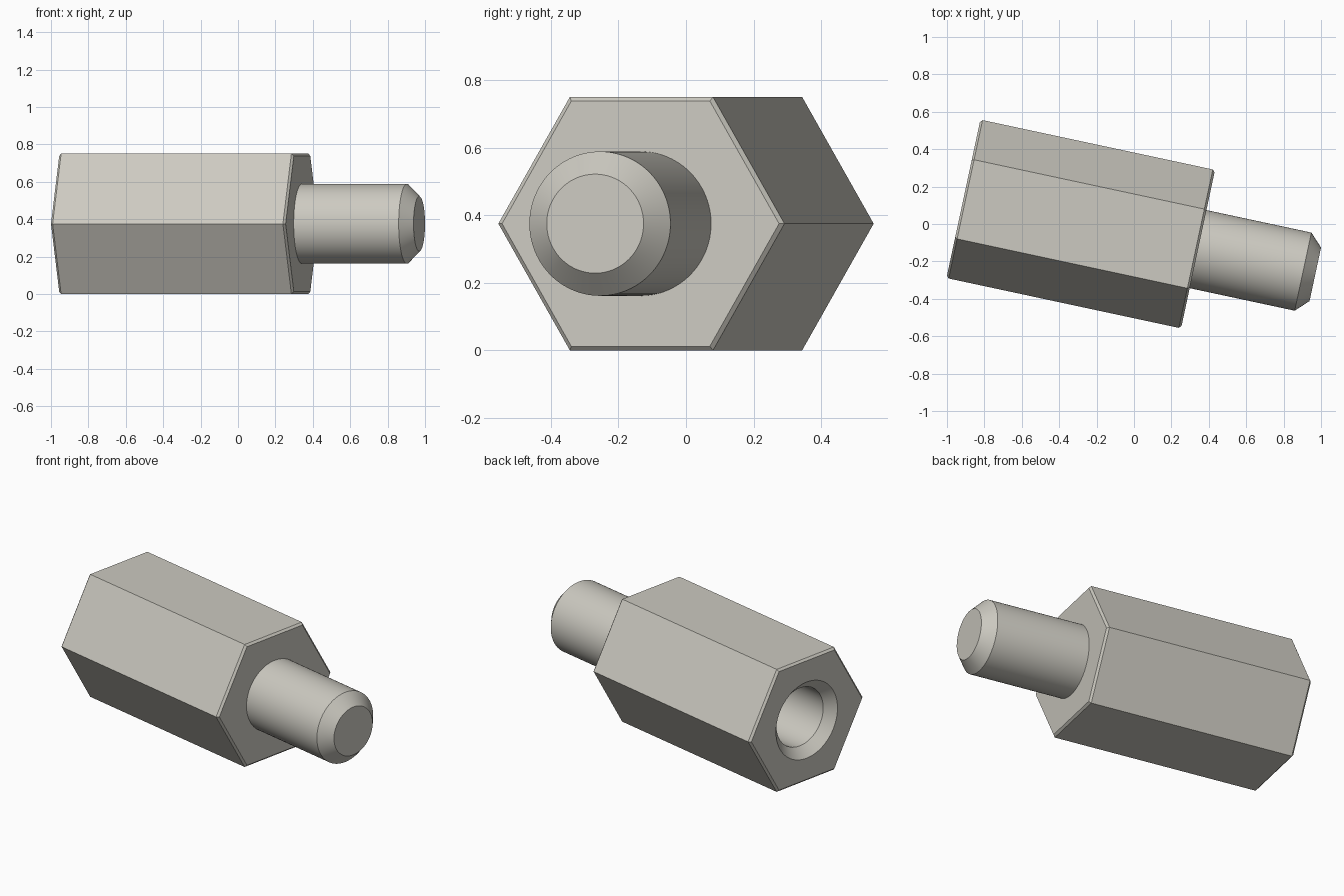
import bpy, bmesh
from math import cos, sin, pi, radians

old = bpy.data.objects.get("Cube")
if old:
    bpy.data.objects.remove(old, do_unlink=True)

ORIGIN = (-0.912, 0.1345, 0.375)   # centre of the hollow end
TURN = radians(-12.1)
BODY, TOTAL = 1.283, 1.924         # lengths along the axis
FLAT, CHAMFER = 0.375, 0.012       # hexagon inradius and edge chamfer
CORNER = 1 / cos(pi / 6)

metal = bpy.data.materials.new("warm grey metal")
metal.use_nodes = True
colour = (0.604, 0.588, 0.531, 1)
metal.diffuse_color = colour
metal.node_tree.nodes["Principled BSDF"].inputs["Base Color"].default_value = colour


def lathe(name, profile, sides):
    """Closed solid from (distance along axis, radius) pairs; zero radius makes a point."""
    bm = bmesh.new()
    rings = []
    for x, r in profile:
        if r == 0:
            rings.append([bm.verts.new((x, 0, 0))] * sides)
        else:
            angles = [2 * pi * i / sides for i in range(sides)]
            rings.append([bm.verts.new((x, r * cos(a), r * sin(a))) for a in angles])
    for a, b in zip(rings, rings[1:]):
        for i in range(sides):
            j = (i + 1) % sides
            corners = list(dict.fromkeys([a[i], a[j], b[j], b[i]]))
            bm.faces.new(corners)
    for ring in (rings[0], rings[-1]):
        if ring[0] != ring[1]:
            bm.faces.new(ring)
    bmesh.ops.recalc_face_normals(bm, faces=bm.faces[:])
    mesh = bpy.data.meshes.new(name)
    bm.to_mesh(mesh)
    bm.free()
    mesh.materials.append(metal)
    obj = bpy.data.objects.new(name, mesh)
    bpy.context.collection.objects.link(obj)
    obj.location = ORIGIN
    obj.rotation_euler.z = TURN
    return obj


def activate(obj):
    bpy.ops.object.select_all(action="DESELECT")
    obj.select_set(True)
    bpy.context.view_layer.objects.active = obj


# Hexagonal body with chamfered ends
outer = FLAT * CORNER
inner = (FLAT - CHAMFER) * CORNER
body = lathe("hex_body", [(0, inner), (CHAMFER, outer),
                          (BODY - CHAMFER, outer), (BODY, inner)], 6)

# Countersunk blind hole in the hollow end
cutter = lathe("hole_cutter", [(-0.02, 0.253), (0.056, 0.177),
                               (0.86, 0.177), (0.96, 0)], 96)
cutter.hide_render = True
cut = body.modifiers.new("hole", "BOOLEAN")
cut.operation = "DIFFERENCE"
cut.solver = "EXACT"
cut.object = cutter
bpy.context.view_layer.update()
activate(body)
bpy.ops.object.modifier_apply(modifier=cut.name)
bpy.data.objects.remove(cutter, do_unlink=True)

# Round stud with a chamfered tip
stud = lathe("stud", [(BODY - 0.01, 0.2135), (TOTAL - 0.067, 0.2135),
                      (TOTAL, 0.1465)], 96)

for part in (body, stud):
    activate(part)
    bpy.ops.object.shade_smooth_by_angle(angle=radians(25))
